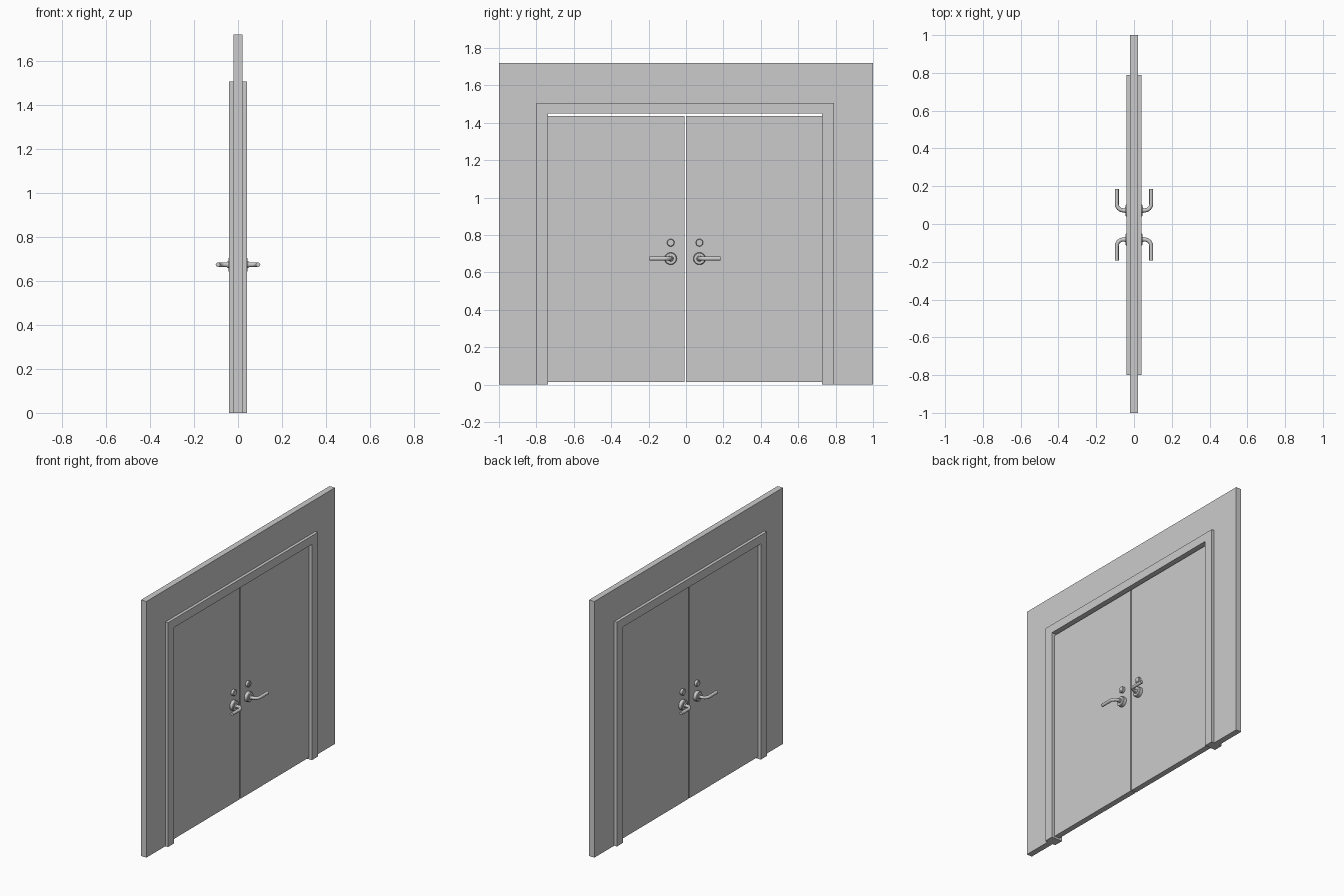
import bpy, bmesh, math

if "Cube" in bpy.data.objects:
    bpy.data.objects.remove(bpy.data.objects["Cube"])

YC = -0.005      # centre line of the doorway
FACE = 0.019     # half thickness of the door leaves


def finish(name, bm, smooth=False):
    bmesh.ops.recalc_face_normals(bm, faces=bm.faces)
    me = bpy.data.meshes.new(name)
    bm.to_mesh(me)
    bm.free()
    ob = bpy.data.objects.new(name, me)
    bpy.context.collection.objects.link(ob)
    if smooth:
        smooth_object(ob)
    return ob


def smooth_object(ob):
    bpy.ops.object.select_all(action='DESELECT')
    ob.select_set(True)
    bpy.context.view_layer.objects.active = ob
    bpy.ops.object.shade_smooth_by_angle(angle=math.radians(35))


def prism(name, outline, x0, x1):
    """Extrude a (y, z) outline along x."""
    bm = bmesh.new()
    face = bm.faces.new([bm.verts.new((x0, y, z)) for y, z in outline])
    new = bmesh.ops.extrude_face_region(bm, geom=[face])
    moved = [v for v in new["geom"] if isinstance(v, bmesh.types.BMVert)]
    bmesh.ops.translate(bm, verts=moved, vec=(x1 - x0, 0, 0))
    return finish(name, bm)


def rect(y0, y1, z0, z1):
    return [(y0, z0), (y1, z0), (y1, z1), (y0, z1)]


def portal(yo0, yo1, zo, yi0, yi1, zi):
    """Upside-down U outline."""
    return [(yo0, 0), (yo0, zo), (yo1, zo), (yo1, 0),
            (yi1, 0), (yi1, zi), (yi0, zi), (yi0, 0)]


def lathe(name, profile, side, y, z, n=24):
    """Turn (x, radius) points around an axis parallel to x."""
    bm = bmesh.new()
    rings = []
    for x, r in profile:
        rings.append([bm.verts.new((side * x,
                                    y + r * math.cos(2 * math.pi * i / n),
                                    z + r * math.sin(2 * math.pi * i / n)))
                      for i in range(n)])
    for a, b in zip(rings, rings[1:]):
        for i in range(n):
            j = (i + 1) % n
            bm.faces.new((a[i], a[j], b[j], b[i]))
    bm.faces.new(rings[0])
    bm.faces.new(rings[-1])
    return finish(name, bm, True)


def lever(name, side, hand, y, z):
    """Round bar leaving the door, bending and running sideways."""
    bend, reach, length = 0.035, 0.091, 0.112
    pts = [(FACE, 0)]
    for i in range(9):
        a = math.pi / 2 * i / 8
        pts.append((reach - bend + bend * math.sin(a), bend - bend * math.cos(a)))
    pts.append((reach, length))
    cu = bpy.data.curves.new(name, 'CURVE')
    cu.dimensions = '3D'
    cu.bevel_depth = 0.0105
    cu.bevel_resolution = 4
    cu.use_fill_caps = True
    sp = cu.splines.new('POLY')
    sp.points.add(len(pts) - 1)
    for p, (dx, dy) in zip(sp.points, pts):
        p.co = (side * dx, y + hand * dy, z, 1)
    ob = bpy.data.objects.new(name, cu)
    bpy.context.collection.objects.link(ob)
    bpy.ops.object.select_all(action='DESELECT')
    ob.select_set(True)
    bpy.context.view_layer.objects.active = ob
    bpy.ops.object.convert(target='MESH')
    smooth_object(bpy.context.view_layer.objects.active)


# Wall and door frame
prism("wall", portal(-1, 1, 1.72, YC - 0.795, YC + 0.795, 1.506), -0.02, 0.02)
prism("door_frame", portal(YC - 0.795, YC + 0.795, 1.506,
                           YC - 0.732, YC + 0.732, 1.449), -0.04, 0.04)

for hand, label in ((-1, "left"), (1, "right")):
    # Door leaf
    ys = sorted((YC + hand * 0.004, YC + hand * 0.732))
    prism(label + "_door", rect(ys[0], ys[1], 0.013, 1.436), -FACE, FACE)

    # Handle and lock on both faces
    y = YC + hand * 0.077
    for side, face in ((-1, "inner"), (1, "outer")):
        tag = label + "_" + face
        lathe(tag + "_rosette", [(FACE, 0.033), (0.040, 0.033), (0.044, 0.029),
                                 (0.044, 0.015), (0.050, 0.013)], side, y, 0.674)
        lever(tag + "_lever", side, hand, y, 0.674)
        lathe(tag + "_lock", [(FACE, 0.020), (0.034, 0.020), (0.037, 0.017)],
              side, y, 0.759)
        prism(tag + "_key_slot", rect(y - 0.003, y + 0.003, 0.748, 0.770),
              side * 0.036, side * 0.039)
